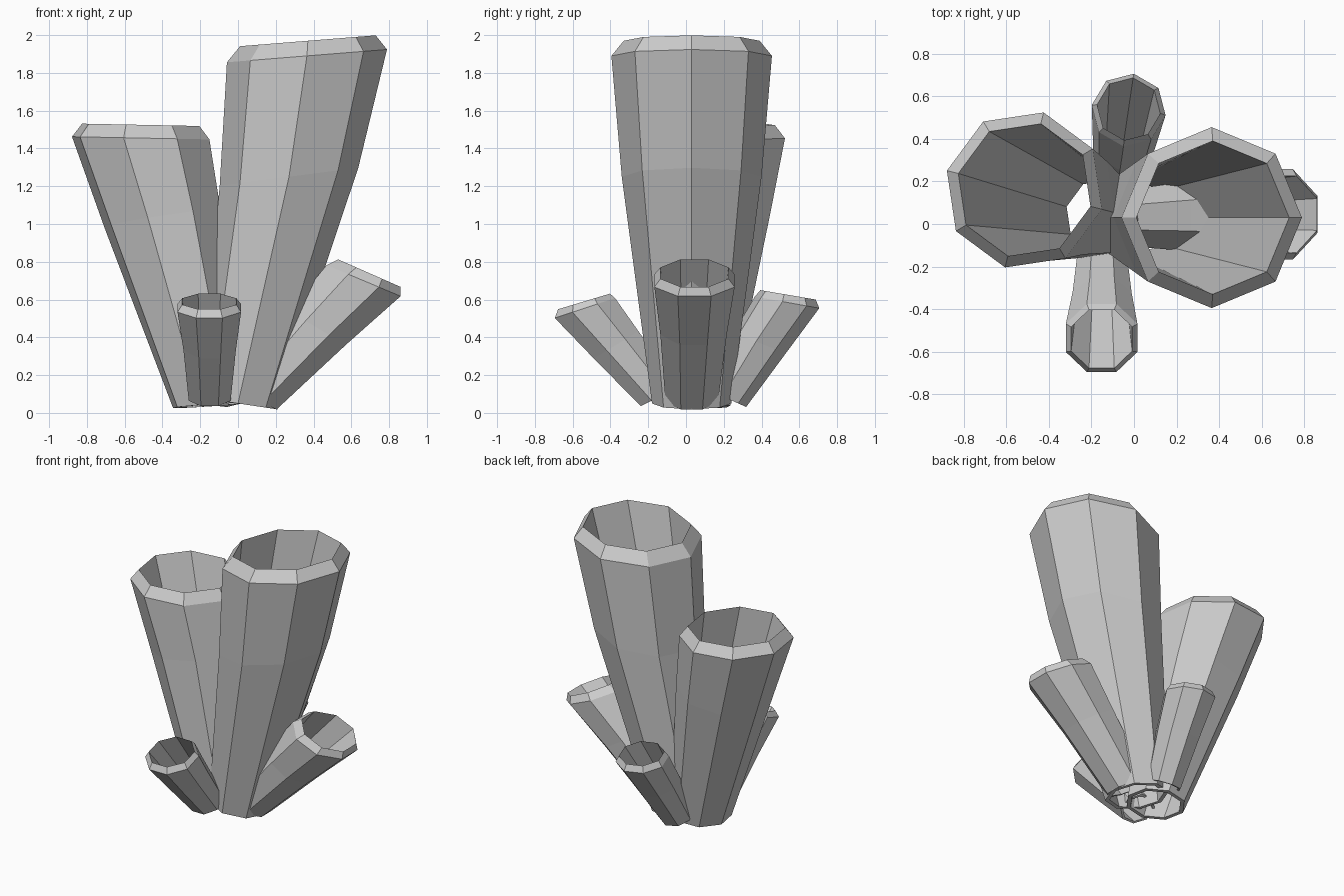
import bpy, bmesh
from math import sin, cos, radians, tau
from mathutils import Vector

if "Cube" in bpy.data.objects:
    bpy.data.objects.remove(bpy.data.objects["Cube"])

SIDES = 8


def ring(bm, center, radius, tilt, phase):
    """Octagonal ring; tilt is its slope along x and y."""
    rot = Vector((0, 0, 1)).rotation_difference(Vector((-tilt[0], -tilt[1], 1)))
    verts = []
    for k in range(SIDES):
        a = radians(phase) + tau * k / SIDES
        p = rot @ Vector((cos(a), sin(a), 0)) * radius
        verts.append(bm.verts.new(Vector(center) + p))
    return verts


def tube(name, phase, base, middle, shoulder, lip):
    """Open tube: outer wall, bevelled lip, inner wall and thin foot edge."""
    bm = bmesh.new()
    center, radius, tilt = base
    foot = (center, radius * 0.86, tilt)
    rings = [ring(bm, *s, phase) for s in (base, middle, shoulder, lip, foot)]
    for i, lower in enumerate(rings):
        upper = rings[(i + 1) % len(rings)]
        for k in range(SIDES):
            n = (k + 1) % SIDES
            bm.faces.new((lower[k], lower[n], upper[n], upper[k]))
    bmesh.ops.recalc_face_normals(bm, faces=bm.faces)
    mesh = bpy.data.meshes.new(name)
    bm.to_mesh(mesh)
    bm.free()
    bpy.context.collection.objects.link(bpy.data.objects.new(name, mesh))


# Each section: centre, radius, slope
tube("tall_tube", 0,
     ((0.0, 0.03, 0.05), 0.21, (-0.15, 0)),
     ((0.27, 0.03, 1.25), 0.37, (0.13, 0)),
     ((0.365, 0.03, 1.89), 0.425, (0.08, 0)),
     ((0.37, 0.03, 1.97), 0.36, (0.08, 0)))

tube("left_tube", 31,
     ((-0.15, 0.04, 0.04), 0.20, (0.07, -0.03)),
     ((-0.40, 0.13, 1.03), 0.32, (0.15, -0.05)),
     ((-0.515, 0.16, 1.455), 0.375, (-0.02, 0)),
     ((-0.515, 0.16, 1.525), 0.32, (-0.02, 0)))

tube("right_small_tube", 22.5,
     ((0.08, 0.03, 0.08), 0.15, (-0.5, 0)),
     ((0.42, 0.04, 0.45), 0.19, (-0.6, 0)),
     ((0.665, 0.045, 0.70), 0.23, (-0.42, 0)),
     ((0.695, 0.045, 0.74), 0.195, (-0.44, 0)))

tube("front_small_tube", 22.5,
     ((-0.15, -0.14, 0.085), 0.12, (0, 0.5)),
     ((-0.15, -0.37, 0.36), 0.15, (0, 0.6)),
     ((-0.152, -0.535, 0.555), 0.182, (0, 0.33)),
     ((-0.152, -0.54, 0.59), 0.155, (0, 0.3)))

tube("back_small_tube", 37,
     ((-0.075, 0.21, 0.08), 0.12, (0, -0.45)),
     ((-0.045, 0.39, 0.37), 0.15, (0, -0.4)),
     ((-0.025, 0.535, 0.585), 0.175, (0, -0.18)),
     ((-0.025, 0.54, 0.625), 0.15, (0, -0.17)))
